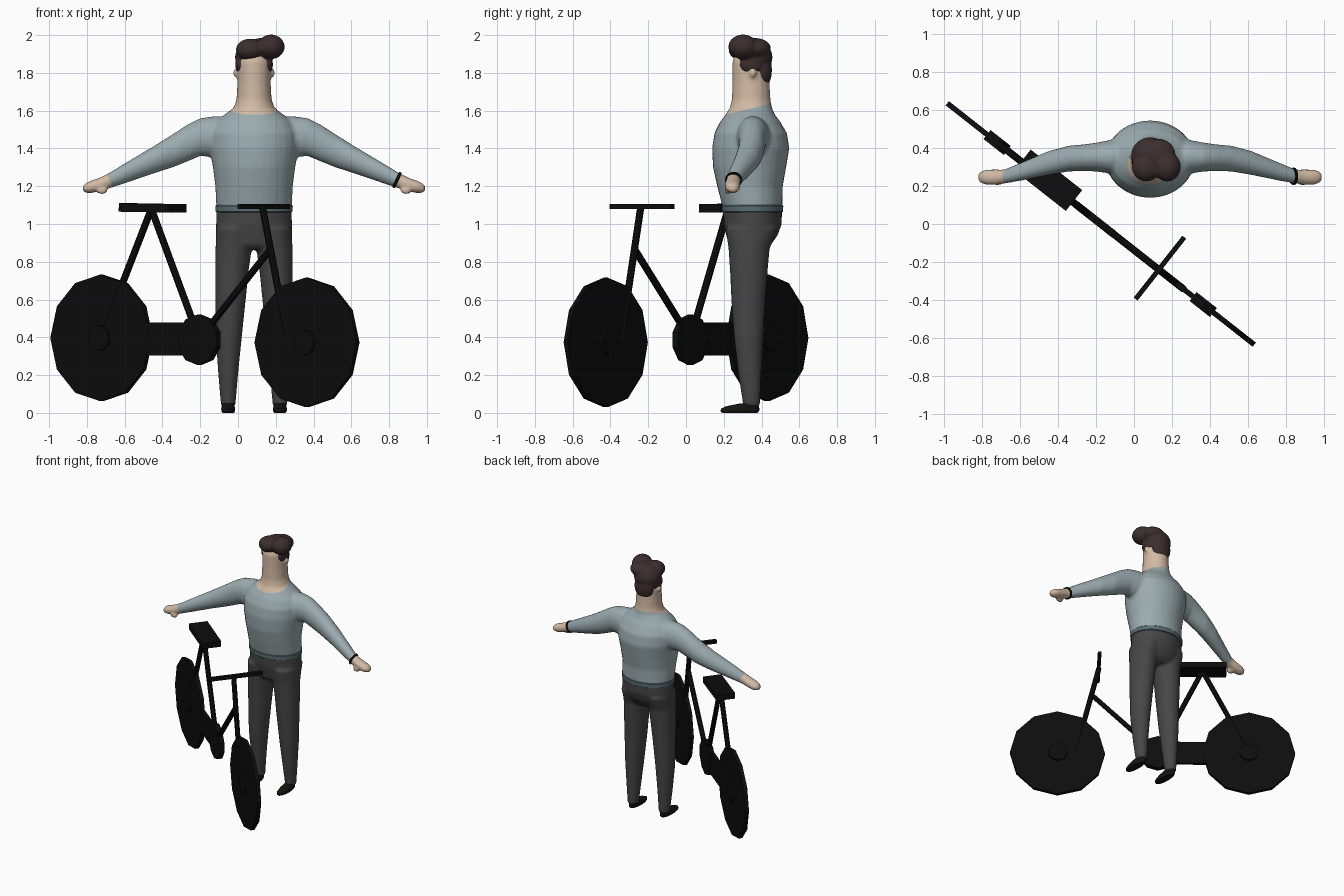
import bpy, bmesh, math
from mathutils import Matrix, Vector

if "Cube" in bpy.data.objects:
    bpy.data.objects.remove(bpy.data.objects["Cube"])

CX = 0.085  # person's centre line


def material(name, rgb):
    m = bpy.data.materials.new(name)
    m.diffuse_color = (*rgb, 1)
    m.use_nodes = True
    m.node_tree.nodes["Principled BSDF"].inputs["Base Color"].default_value = m.diffuse_color
    return m


SWEATER = material("grey_blue_knit", (0.33, 0.41, 0.43))
HEM = material("dark_blue_grey", (0.10, 0.155, 0.175))
SKIN = material("skin", (0.64, 0.49, 0.37))
TROUSERS = material("charcoal_cloth", (0.062, 0.062, 0.062))
HAIR = material("dark_brown_hair", (0.045, 0.027, 0.027))
SHOE = material("shoe_black", (0.008, 0.006, 0.006))
BLACK = material("bike_black", (0.004, 0.004, 0.004))


def finish(name, bm, mats, smooth=None):
    bmesh.ops.recalc_face_normals(bm, faces=bm.faces)
    me = bpy.data.meshes.new(name)
    bm.to_mesh(me)
    bm.free()
    ob = bpy.data.objects.new(name, me)
    bpy.context.collection.objects.link(ob)
    for m in mats:
        me.materials.append(m)
    if smooth:
        bpy.ops.object.select_all(action='DESELECT')
        ob.select_set(True)
        bpy.context.view_layer.objects.active = ob
        bpy.ops.object.shade_smooth_by_angle(angle=math.radians(smooth))
    return ob


def loft(bm, rings, axis='z', n=32):
    """rings: (position on axis, centre a, centre b, radius a, radius b)"""
    loops = []
    for t, ca, cb, ra, rb in rings:
        loop = []
        for i in range(n):
            w = 2 * math.pi * i / n
            a, b = ca + ra * math.cos(w), cb + rb * math.sin(w)
            loop.append(bm.verts.new((a, b, t) if axis == 'z' else (t, a, b)))
        loops.append(loop)
    for p, q in zip(loops, loops[1:]):
        for i in range(n):
            j = (i + 1) % n
            bm.faces.new((p[i], p[j], q[j], q[i]))
    bm.faces.new(loops[0][::-1])
    bm.faces.new(loops[-1])


def blob(bm, c, r):
    bmesh.ops.create_uvsphere(bm, u_segments=24, v_segments=16, radius=1,
                              matrix=Matrix.Translation(c) @ Matrix.Diagonal((*r, 1)))


def fuse(bm, voxel, iterations):
    """Merge overlapping volumes into one soft surface."""
    ob = finish("helper", bm, [])
    r = ob.modifiers.new("fuse", 'REMESH')
    r.mode, r.voxel_size = 'VOXEL', voxel
    s = ob.modifiers.new("soften", 'SMOOTH')
    s.factor, s.iterations = 0.5, iterations
    dg = bpy.context.evaluated_depsgraph_get()
    me = bpy.data.meshes.new_from_object(ob.evaluated_get(dg))
    out = bmesh.new()
    out.from_mesh(me)
    bpy.data.objects.remove(ob)
    bpy.data.meshes.remove(me)
    return out


def paint_beyond(bm, co, normal, index):
    """Cut along a plane and colour everything on its far side."""
    co, normal = Vector(co), Vector(normal)
    bmesh.ops.bisect_plane(bm, geom=bm.verts[:] + bm.edges[:] + bm.faces[:],
                           plane_co=co, plane_no=normal, dist=1e-5)
    for f in bm.faces:
        if (f.calc_center_median() - co).dot(normal) > 0:
            f.material_index = index


# --- upper body: torso, neck, head, arms and hands
bm = bmesh.new()
loft(bm, [(z, CX, (f + b) / 2, rx, (b - f) / 2) for z, f, b, rx in [
    (1.085, .195, .51, .200), (1.2, .165, .512, .205), (1.3, .143, .53, .218),
    (1.4, .138, .547, .235), (1.48, .150, .535, .235), (1.54, .180, .50, .205),
    (1.58, .210, .470, .155), (1.615, .232, .455, .108), (1.66, .243, .447, .093),
    (1.75, .246, .442, .088), (1.86, .246, .440, .088), (1.91, .265, .43, .07)]])
for s in (-1, 1):
    loft(bm, [(CX + s * o, cy, cz, ry, rz) for o, cy, cz, ry, rz in [
        (.08, .35, 1.45, .10, .10), (.2, .355, 1.462, .09, .11),
        (.285, .353, 1.46, .076, .1), (.35, .35, 1.43, .07, .098),
        (.43, .345, 1.388, .068, .088), (.535, .322, 1.338, .063, .072),
        (.685, .275, 1.268, .047, .053), (.77, .25, 1.228, .037, .041),
        (.82, .247, 1.208, .041, .036), (.865, .247, 1.196, .040, .033),
        (.895, .247, 1.19, .03, .024), (.906, .247, 1.188, .015, .013)]], 'x')
    blob(bm, (CX + s * .805, .222, 1.178), (.03, .018, .022))   # thumb
    blob(bm, (CX + s * .095, .355, 1.80), (.017, .016, .024))   # ear
bm = fuse(bm, 0.0105, 3)
paint_beyond(bm, (CX, .235, 1.585), (0, -.24, 1), 1)
for s in (-1, 1):
    paint_beyond(bm, (CX + s * .762, .25, 1.23), (s * .9, 0, -.43), 1)
finish("upper_body", bm, [SWEATER, SKIN], 60)

# --- sweater hem
bm = bmesh.new()
loft(bm, [(1.062, CX, .352, .197, .157), (1.066, CX, .352, .204, .162),
          (1.095, CX, .352, .205, .163), (1.1, CX, .352, .200, .158)], n=48)
finish("sweater_hem", bm, [HEM], 40)

# --- trousers
bm = bmesh.new()
loft(bm, [(z, CX, (f + b) / 2, rx, (b - f) / 2) for z, f, b, rx in [
    (1.08, .197, .508, .199), (1.0, .20, .507, .201), (.94, .213, .485, .202),
    (.89, .225, .45, .20), (.865, .25, .42, .18)]])
for s in (-1, 1):
    loft(bm, [(z, CX + s * o, (f + b) / 2, rx, (b - f) / 2) for z, o, rx, f, b in [
        (.98, .11, .09, .21, .485), (.87, .108, .096, .225, .443),
        (.75, .117, .088, .233, .432), (.6, .124, .08, .24, .42),
        (.4, .134, .069, .254, .408), (.2, .137, .052, .278, .398),
        (.035, .137, .038, .303, .391)]])
finish("trousers", fuse(bm, 0.0105, 3), [TROUSERS], 50)

# --- shoes
for s, side in ((-1, "right"), (1, "left")):
    bm = bmesh.new()
    x = CX + s * .137
    loft(bm, [(0, x, .285, .030, .092), (.008, x, .285, .036, .102),
              (.022, x, .287, .037, .102), (.036, x, .30, .034, .085),
              (.05, x, .335, .030, .05)], n=24)
    finish(side + "_shoe", bm, [SHOE], 45)

# --- swept hair
bm = bmesh.new()
blob(bm, (CX, .36, 1.882), (.101, .098, .092))
blob(bm, (CX, .405, 1.815), (.078, .05, .098))
blob(bm, (.065, .300, 1.923), (.076, .075, .058))
blob(bm, (.175, .302, 1.938), (.072, .078, .065))
blob(bm, (.13, .36, 1.93), (.09, .09, .055))
for s in (-1, 1):
    blob(bm, (CX + s * .072, .345, 1.845), (.028, .06, .05))
finish("hair", fuse(bm, 0.007, 4), [HAIR], 60)

# --- bracelet
bm = bmesh.new()
loft(bm, [(-.008, 0, 0, .041, .041), (-.006, 0, 0, .045, .045),
          (.006, 0, 0, .045, .045), (.008, 0, 0, .041, .041)], 'x', 20)
band = finish("bracelet", bm, [BLACK], 40)
band.matrix_world = Matrix.Translation((CX + .757, .252, 1.233)) @ Matrix.Rotation(.44, 4, 'Y')

# --- bicycle, built along its own length with the rear axle at the origin
BIKE = Matrix.Translation((-.722, .43, 0)) @ Matrix.Rotation(math.atan2(-.618, .786), 4, 'Z')


def disc(name, x, z, r, depth, n):
    bm = bmesh.new()
    bmesh.ops.create_cone(bm, cap_ends=True, segments=n, radius1=r, radius2=r, depth=depth,
                          matrix=Matrix.Translation((x, 0, z)) @ Matrix.Rotation(math.pi / 2, 4, 'X'))
    finish(name, bm, [BLACK]).matrix_world = BIKE


def box(name, c, size, tilt=0):
    bm = bmesh.new()
    bmesh.ops.create_cube(bm, size=1, matrix=Matrix.Translation(c)
                          @ Matrix.Rotation(tilt, 4, 'Y') @ Matrix.Diagonal((*size, 1)))
    finish(name, bm, [BLACK]).matrix_world = BIKE


def tube(name, x1, z1, x2, z2, r=.019):
    a, b = Vector((x1, 0, z1)), Vector((x2, 0, z2))
    bm = bmesh.new()
    bmesh.ops.create_cone(bm, cap_ends=True, segments=8, radius1=r, radius2=r, depth=(b - a).length,
                          matrix=Matrix.Translation((a + b) / 2)
                          @ (b - a).to_track_quat('Z', 'Y').to_matrix().to_4x4())
    finish(name, bm, [BLACK]).matrix_world = BIKE


for name, x, z, r in (("rear", 0, .397, .335), ("front", 1.383, .373, .343)):
    disc(name + "_wheel", x, z, r, .028, 12)
    disc(name + "_hub", x, z, .068, .06, 16)
disc("chainring", .658, .387, .133, .04, 10)
box("chain_guard", (.32, 0, .392), (.64, .026, .175))
tube("seat_tube", .658, .39, .335, 1.08)
tube("seat_stay", 0, .40, .335, 1.08)
tube("down_tube", .658, .39, 1.14, .87)
tube("front_fork", 1.083, 1.09, 1.25, .40)
box("seat", (.335, .01, 1.085), (.345, .14, .045), .015)
box("handlebar", (1.085, .01, 1.092), (.026, .415, .026))
